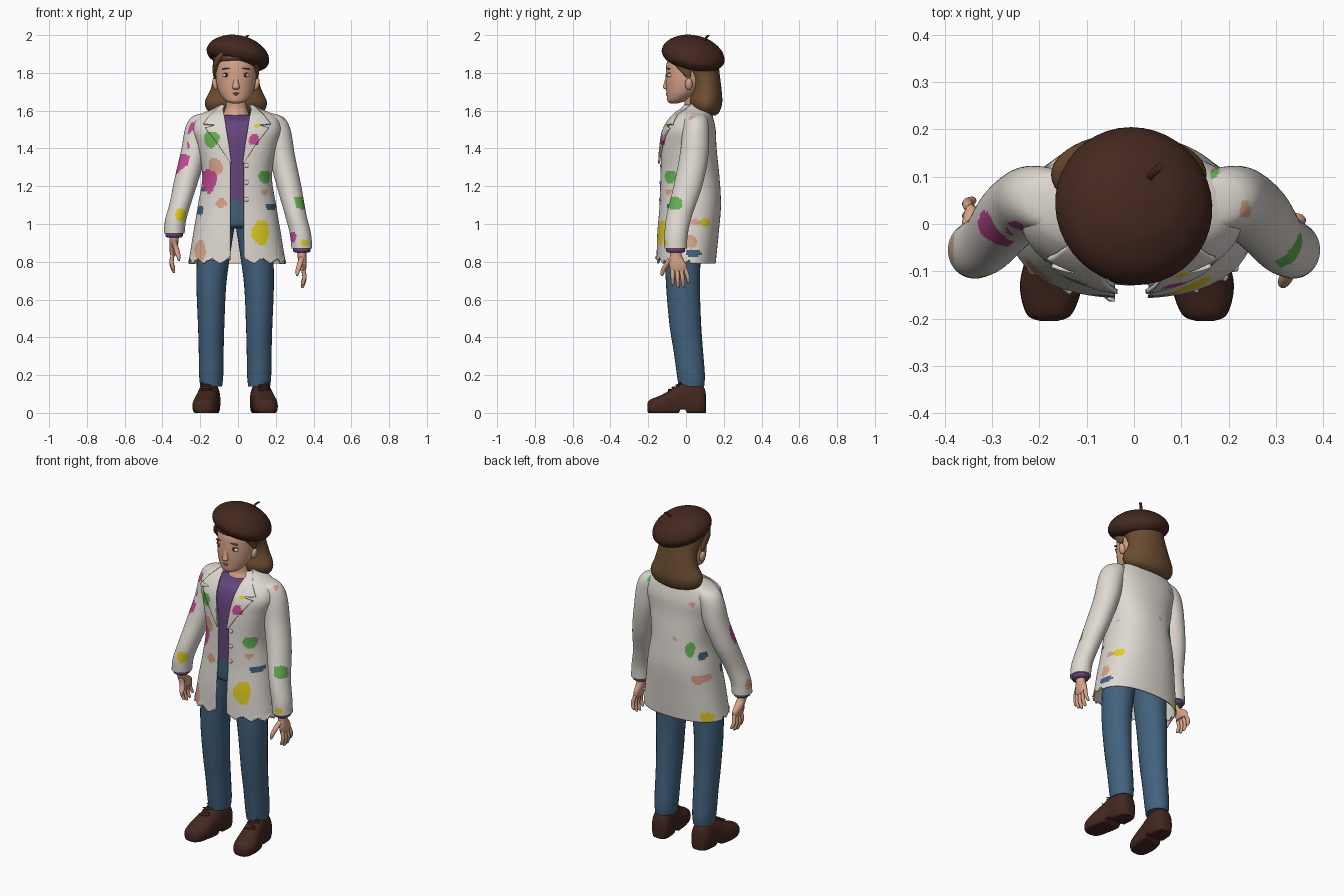
import bpy, bmesh, math, random
from mathutils import Vector, Euler

random.seed(4)
if "Cube" in bpy.data.objects:
    bpy.data.objects.remove(bpy.data.objects["Cube"])


def material(name, *rgb):
    mat = bpy.data.materials.new(name)
    mat.use_nodes = True
    mat.diffuse_color = (*rgb, 1)
    mat.node_tree.nodes["Principled BSDF"].inputs["Base Color"].default_value = (*rgb, 1)
    return mat


cream = material("cream cloth", .73, .69, .635)
brown = material("dark brown felt", .058, .021, .014)
chestnut = material("chestnut hair", .15, .075, .031)
skin = material("skin", .68, .365, .25)
denim = material("blue denim", .055, .122, .21)
purple = material("purple knit", .125, .058, .2)
green = material("green paint", .13, .43, .09)
pink = material("pink paint", .55, .07, .30)
yellow = material("yellow paint", .74, .60, .015)
rose = material("rose lips", .47, .2, .15)
CLOTH = [cream, green, pink, yellow, skin, denim]


def finish(obj, mats):
    for mat in mats:
        obj.data.materials.append(mat)
    bpy.ops.object.select_all(action='DESELECT')
    obj.select_set(True)
    bpy.context.view_layer.objects.active = obj
    bpy.ops.object.shade_smooth_by_angle(angle=math.radians(50))
    return obj


def grid_mesh(name, rings, mats, closed=True):
    """Join rows of points into a skin, with end caps when closed."""
    bm = bmesh.new()
    rows = [[bm.verts.new(p) for p in ring] for ring in rings]
    count = len(rows[0])
    for low, high in zip(rows, rows[1:]):
        for i in range(count if closed else count - 1):
            j = (i + 1) % count
            bm.faces.new((low[i], low[j], high[j], high[i]))
    if closed:
        bm.faces.new(rows[0])
        bm.faces.new(rows[-1])
        bmesh.ops.recalc_face_normals(bm, faces=bm.faces)
    mesh = bpy.data.meshes.new(name)
    bm.to_mesh(mesh)
    bm.free()
    obj = bpy.data.objects.new(name, mesh)
    bpy.context.collection.objects.link(obj)
    return finish(obj, mats)


def spline(rows, steps):
    """Smooth Catmull-Rom interpolation between sparse rows."""
    out, last = [], len(rows) - 1
    for k in range(steps + 1):
        f = k / steps * last
        i = min(int(f), last - 1)
        t = f - i
        quad = zip(*(rows[max(0, min(last, i + d))] for d in (-1, 0, 1, 2)))
        out.append([b + t * (c - a + t * (2*a - 5*b + 4*c - d + t * (3*(b - c) + d - a))) / 2
                    for a, b, c, d in quad])
    return out


def section(row, angle, power=2, along_y=False):
    """Point on a rounded cross-section; angle zero faces the front."""
    x, y, z, rx, ry = row
    s, c = (math.copysign(abs(v) ** (2 / power), v) for v in (math.sin(angle), math.cos(angle)))
    return Vector((x + rx * s, y, z - ry * c) if along_y else (x + rx * s, y - ry * c, z))


def loft(name, rows, mats, sides=28, steps=24, power=2, along_y=False):
    rings = [[section(r, math.tau * i / sides, power, along_y) for i in range(sides)]
             for r in spline(rows, steps)]
    return grid_mesh(name, rings, mats)


def blob(name, place, size, mat, turn=(0, 0, 0)):
    bpy.ops.mesh.primitive_uv_sphere_add(segments=20, ring_count=12, location=place, rotation=turn)
    obj = bpy.context.object
    obj.name, obj.scale = name, size
    return finish(obj, [mat])


# Paint: (cloth slot, across, up, half width, half height) for each facing direction
GREEN, PINK, YELLOW, PEACH, BLUE = range(1, 6)
BODY_PAINT = {
    (0, -1, 0): [(PEACH, -.12, 1.30, .038, .05), (GREEN, -.14, 1.45, .04, .045), (PINK, -.155, 1.23, .042, .062),
                 (PEACH, -.09, 1.11, .03, .025), (BLUE, -.2, 1.07, .018, .024), (BLUE, -.185, 1.18, .01, .012),
                 (PEACH, -.2, .86, .03, .055), (PINK, .085, 1.445, .028, .03), (YELLOW, .1, 1.52, .014, .01),
                 (GREEN, .14, 1.25, .03, .035), (PEACH, .14, 1.17, .02, .015), (BLUE, .175, 1.09, .03, .02),
                 (YELLOW, .12, .955, .045, .068)],
    (1, 0, 0): [(PEACH, .03, .905, .03, .035), (YELLOW, .1, 1.01, .03, .022), (PEACH, .05, 1.01, .03, .015),
                (BLUE, .04, .845, .04, .022), (PEACH, .07, 1.23, .01, .01)],
    (0, 1, 0): [(GREEN, -.13, 1.225, .022, .045), (BLUE, -.18, 1.18, .016, .024), (PEACH, -.18, 1.05, .04, .027),
                (YELLOW, -.21, .82, .03, .032), (PEACH, -.045, 1.28, .012, .012), (PEACH, -.14, 1.5, .016, .016)],
}
SLEEVE_PAINT = {
    (0, -1, 0): [(YELLOW, -.305, 1.05, .028, .035), (PINK, .29, .93, .018, .028), (YELLOW, .35, .9, .02, .018)],
    (1, 0, 0): [(GREEN, -.062, 1.11, .045, .035)],
    (-1, 0, 0): [(PINK, -.01, 1.32, .038, .055), (PEACH, -.05, 1.01, .03, .03)],
    (0, 0, 1): [(PINK, -.25, -.01, .02, .015), (PEACH, .235, .03, .012, .02), (GREEN, .16, .11, .02, .015)],
}


def paint(obj, splats):
    for face in obj.data.polygons:
        p = face.center
        for facing, spots in splats.items():
            if face.normal.dot(Vector(facing)) < .2 or p.x * facing[0] < 0:
                continue
            u = p.y if facing[0] else p.x
            v = p.y if facing[2] else p.z
            for slot, a, b, ra, rb in spots:
                du, dv = (u - a) / ra, (v - b) / rb
                wobble = 1 + .08 * math.sin(3 * math.atan2(dv, du) + 40 * a)
                if math.hypot(du, dv) < wobble:
                    face.material_index = slot


def thicken(obj, depth):
    mod = obj.modifiers.new("thickness", 'SOLIDIFY')
    mod.thickness = depth
    mod.offset = -1


# Coat body: open down the front, with a ragged front hem
MID, SQUARE = -.005, 2.3
coat_rows = spline([(MID, 0, .79, .258, .157), (MID, .01, .95, .232, .163), (MID, .022, 1.1, .207, .163),
                    (MID, .02, 1.25, .185, .157), (MID, .016, 1.4, .208, .146), (MID, .022, 1.5, .235, .135),
                    (MID, .036, 1.57, .208, .106), (MID, .052, 1.61, .125, .078), (MID, .055, 1.635, .085, .066)], 110)
rings = []
for n, row in enumerate(coat_rows):
    half = .036 + max(0, row[2] - 1.35) * .18
    start = math.asin(min(.9, half / row[3]) ** (SQUARE / 2))
    ring = [section(row, start + (math.tau - 2 * start) * i / 150, SQUARE) for i in range(151)]
    if n < 4:
        for i, p in enumerate(ring):
            if p.y < .02:
                p.z += (4 - n) / 4 * .04 * abs(i % 10 - 5) / 5 * random.uniform(.6, 1)
    rings.append(ring)
coat = grid_mesh("coat_body", rings, CLOTH, closed=False)
paint(coat, BODY_PAINT)
thicken(coat, .008)


def coat_front(x, z):
    """Depth of the coat's front surface, blended between rows."""
    low, high = next((a, b) for a, b in zip(coat_rows, coat_rows[1:]) if b[2] >= z or b is coat_rows[-1])
    t = (z - low[2]) / (high[2] - low[2])
    cx, cy, _, rx, ry = (a + t * (b - a) for a, b in zip(low, high))
    return cy - ry * (1 - min(1, abs((x - cx) / rx)) ** SQUARE) ** (1 / SQUARE)


# Notched lapels and collar lying on the coat: height, inner edge, outer edge
LAPEL = [(1.32, .03, .034), (1.42, .043, .1), (1.51, .058, .17), (1.525, .06, .115),
         (1.53, .06, .18), (1.57, .067, .15), (1.61, .075, .11), (1.635, .065, .085)]
for side, label in ((1, "left"), (-1, "right")):
    rings = []
    for (z0, a0, b0), (z1, a1, b1) in zip(LAPEL, LAPEL[1:]):
        for t in (k / 8 for k in range(8)):
            z, a, b = z0 + t * (z1 - z0), a0 + t * (a1 - a0), b0 + t * (b1 - b0)
            xs = [MID + side * (a + (b - a) * i / 14) for i in range(15)]
            rings.append([Vector((x, coat_front(x, z) - .014, z)) for x in xs[::side]])
    lapel = grid_mesh(label + "_lapel", rings, CLOTH, closed=False)
    paint(lapel, BODY_PAINT)
    thicken(lapel, .01)
for z in (1.31, 1.22, 1.13):
    blob("coat_button", (.045, coat_front(.045, z), z), (.012, .006, .012), cream)

# Shirt, hips and neck
inner = [(r[0], r[1], r[2], r[3] * .93, r[4] * .93) for r in coat_rows]
loft("shirt", inner[28:77:6] + [(MID, .035, 1.555, .15, .098), (MID, .045, 1.578, .07, .06)], [purple], power=SQUARE)
loft("jeans_hips", [(-.012, .005, .975, .1, .09), (-.012, .005, .99, .15, .12), (-.01, .01, 1.03, .178, .135),
                    (-.01, .015, 1.125, .178, .145)], [denim], power=SQUARE)
loft("neck", [(-.01, .045, 1.54, .085, .08), (-.01, .045, 1.585, .068, .062), (-.01, .045, 1.62, .058, .052),
              (-.012, .035, 1.72, .053, .05)], [skin])

# Legs, shoes, sleeves and hands
ARM = [(.13, .045, 1.59, .035, .04), (.17, .05, 1.565, .07, .06), (.203, .052, 1.5, .075, .07),
       (.232, .042, 1.36, .07, .076), (.27, .01, 1.2, .065, .076), (.305, -.034, 1.05, .057, .068),
       (.33, -.052, .95, .056, .062), (.338, -.055, .87, .055, .06)]
SHOE = [(.165, -.205, .03, .018, .018), (.164, -.19, .03, .048, .04), (.16, -.13, .035, .066, .06),
        (.15, -.06, .045, .061, .09), (.14, 0, .06, .057, .107), (.135, .06, .06, .057, .1),
        (.132, .095, .055, .045, .08), (.132, .106, .05, .025, .045)]
LEG = [(.127, .028, .14, .058, .068), (.127, .026, .2, .064, .074), (.127, .012, .33, .066, .078),
       (.127, -.004, .47, .07, .084), (.126, -.016, .68, .079, .09), (.11, -.015, .88, .09, .098),
       (.092, 0, 1.02, .094, .12)]


def sided(rows, side, shift=-.015):
    return [(side * r[0] + shift, *r[1:]) for r in rows]


for side, label in ((1, "left"), (-1, "right")):
    loft(label + "_jeans_leg", sided(LEG, side), [denim])
    shoe = loft(label + "_shoe", sided(SHOE, side), [brown], steps=48, power=2.4, along_y=True)
    for v in shoe.data.vertices:
        v.co.z = max(v.co.z, .018 if -.03 < v.co.y < .005 else 0)
    for k in range(4):
        blob(label + "_shoe_lace", (side * .152 - .015, -.085 + .02 * k, .121 + .012 * k),
             (.034, .006, .007), brown, (0, 0, .3 * (-1) ** k))

    # The right arm hangs slightly higher, its hand turned back
    lift, back = (1, 0) if side > 0 else (.89, .035)
    arm = [(x, y, 1.6 - (1.6 - z) * lift, rx, ry) for x, y, z, rx, ry in ARM]
    sleeve = loft(label + "_sleeve", sided(arm, side, 0), CLOTH, sides=60, steps=130)
    paint(sleeve, SLEEVE_PAINT)
    wx, wy, wz = arm[-1][:3]
    loft(label + "_shirt_cuff", sided([(wx, wy, wz + .02, .045, .048), (wx, wy, wz - .012, .046, .05),
                                       (wx, wy, wz - .022, .036, .04)], side, 0), [purple])

    def flesh(name, *rows):
        moved = [(wx + x, wy + y, wz + z, rx, ry) for x, y, z, rx, ry in rows]
        loft(label + "_" + name, sided(moved, side, 0), [skin], sides=14, steps=12)

    flesh("palm", (0, 0, 0, .025, .03), (0, .002, -.04, .024, .032), (.006, .012 + back, -.085, .02, .046),
          (.006, .017 + back, -.12, .014, .044))
    flesh("thumb", (0, -.015, -.045, .014, .016), (-.012, -.048 + back, -.085, .015, .016),
          (-.022, -.067 + back, -.12, .012, .013), (-.025, -.072 + back, -.145, .005, .006))
    for k, length in enumerate((.085, .1, .095, .075)):
        y = -.015 + .022 * k + back
        flesh("finger", (.006, y, -.105, .011, .011), (.014, y + .004 * k, -.11 - length * .5, .011, .011),
              (.004, y + .006 * k, -.11 - length * .9, .009, .009), (.001, y + .006 * k, -.11 - length, .004, .004))

# Head and face
FACE = -.011
loft("head", [(FACE, -.065, 1.638, .02, .018), (FACE, -.05, 1.652, .055, .048), (FACE, -.02, 1.69, .086, .083),
              (FACE, 0, 1.74, .102, .107), (FACE, .01, 1.8, .108, .117), (FACE, .015, 1.86, .106, .115),
              (FACE, .02, 1.92, .085, .09)], [skin], sides=36, steps=36)
loft("nose", [(FACE, -.1, 1.712, .012, .006), (FACE, -.107, 1.722, .019, .015), (FACE, -.1, 1.75, .015, .015),
              (FACE, -.092, 1.785, .014, .013)], [skin])
blob("upper_lip", (FACE, -.098, 1.692), (.022, .009, .004), rose)
blob("lower_lip", (FACE, -.096, 1.685), (.018, .009, .005), rose)
for side, label in ((1, "left"), (-1, "right")):
    x = FACE + side * .05
    blob(label + "_eye", (x, -.083, 1.787), (.021, .016, .011), cream)
    blob(label + "_iris", (x, -.093, 1.787), (.009, .008, .009), denim)
    blob(label + "_pupil", (x, -.098, 1.787), (.004, .0045, .005), brown)
    blob(label + "_upper_lid", (x, -.087, 1.798), (.022, .014, .003), chestnut)
    blob(label + "_eyebrow", (x, -.092, 1.823), (.025, .012, .003), chestnut, (0, side * .12, 0))
    blob(label + "_ear", (FACE + side * .11, .015, 1.74), (.015, .02, .032), skin, (0, side * .2, 0))
    loft(label + "_hair_lock", sided([(.112, .015, 1.775, .006, .012), (.111, .0, 1.805, .012, .026),
                                      (.1, -.03, 1.855, .02, .04), (.06, -.06, 1.91, .03, .04)], side, FACE),
         [chestnut], sides=16)

# Shoulder-length hair with rounded ends
loft("hair", [(FACE, .115, 1.575, .09, .042), (FACE, .108, 1.595, .145, .07), (FACE, .104, 1.645, .164, .088),
              (FACE, .108, 1.715, .134, .08), (FACE, .095, 1.78, .119, .085), (FACE, .05, 1.845, .121, .122),
              (FACE, .025, 1.882, .12, .136), (FACE, .03, 1.93, .1, .115)], [chestnut], sides=40, steps=40)

# Tilted beret with its stalk
beret = loft("beret", [(0, 0, z, r, r) for r, z in ((.105, -.07), (.125, -.066), (.153, -.05), (.169, -.02),
                                                    (.16, .015), (.131, .047), (.075, .077), (.004, .088))],
             [brown], sides=40, steps=36)
beret.location = (.003, .041, 1.907)
beret.rotation_euler = Euler((-.2, .23, 0))
loft("beret_stalk", [(.028, .09, 1.95, .009, .009), (.036, .103, 1.98, .008, .008), (.054, .12, 2, .008, .008)],
     [brown], sides=12, steps=8)
